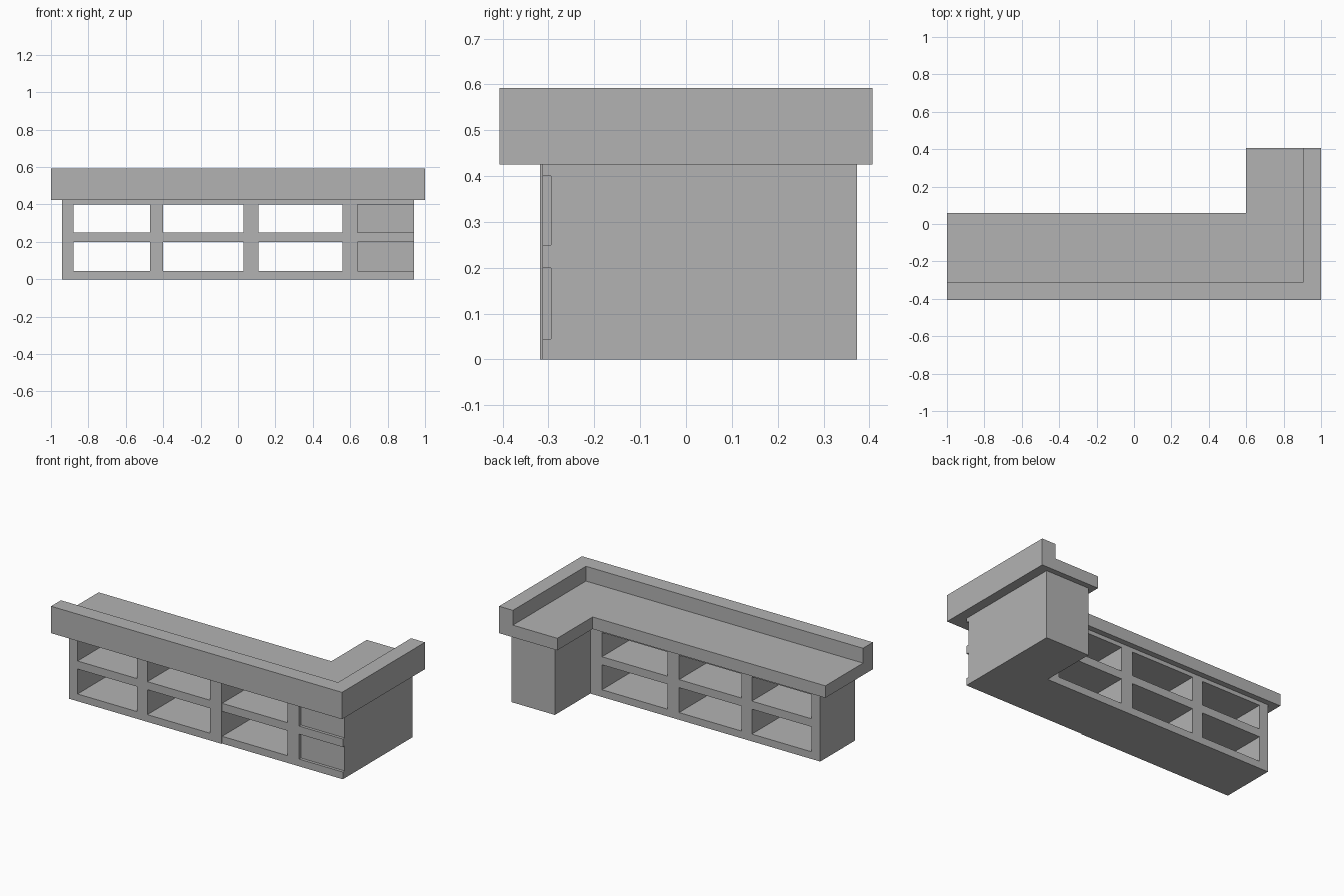
import bpy
import bmesh

cube = bpy.data.objects.get("Cube")
if cube:
    bpy.data.objects.remove(cube, do_unlink=True)

GREY = (0.45, 0.45, 0.45, 1.0)
mat = bpy.data.materials.new("plain grey")
mat.use_nodes = True
mat.diffuse_color = GREY
mat.node_tree.nodes["Principled BSDF"].inputs["Base Color"].default_value = GREY


def prism(name, outline, z0, z1):
    """Extrude a plan outline from z0 up to z1."""
    bm = bmesh.new()
    face = bm.faces.new([bm.verts.new((x, y, z0)) for x, y in outline])
    top = bmesh.ops.extrude_face_region(bm, geom=[face])
    verts = [v for v in top["geom"] if isinstance(v, bmesh.types.BMVert)]
    bmesh.ops.translate(bm, vec=(0, 0, z1 - z0), verts=verts)
    bmesh.ops.recalc_face_normals(bm, faces=bm.faces)
    mesh = bpy.data.meshes.new(name)
    bm.to_mesh(mesh)
    bm.free()
    mesh.materials.append(mat)
    obj = bpy.data.objects.new(name, mesh)
    bpy.context.collection.objects.link(obj)
    return obj


def box(name, x, y, z):
    return prism(name, [(x[0], y[0]), (x[1], y[0]), (x[1], y[1]), (x[0], y[1])], *z)


FRONT, FRONT_RIGHT, BACK = -0.318, -0.313, 0.025
COUNTER_Z, SLAB_TOP, LIP_TOP = 0.425, 0.50, 0.592
LEVELS = [(0.0, 0.045), (0.20, 0.25), (0.40, COUNTER_Z)]

# Upright dividers of the open shelving
posts = [(-0.94, -0.88), (-0.47, -0.40), (0.03, 0.11), (0.56, 0.64)]
for i, span in enumerate(posts):
    front = FRONT if span[1] < 0.2 else FRONT_RIGHT
    box(f"shelf_divider_{i + 1}", span, (front, BACK), (0, COUNTER_Z))

# Shelves between the dividers; the bay nearest the corner sits slightly back
for i in range(3):
    span = (posts[i][1], posts[i + 1][0])
    front = FRONT if i < 2 else FRONT_RIGHT
    for j, z in enumerate(LEVELS):
        box(f"shelf_bay_{i + 1}_level_{j + 1}", span, (front, BACK), z)

# Solid return cabinet at the corner, with rails framing its recessed front
box("return_cabinet", (0.64, 0.94), (-0.295, 0.373), (0, COUNTER_Z))
for j, z in enumerate(LEVELS):
    box(f"cabinet_front_rail_{j + 1}", (0.64, 0.94), (FRONT_RIGHT, -0.295), z)

# L-shaped worktop
prism("worktop", [(-1, -0.31), (0.905, -0.31), (0.905, 0.407), (0.60, 0.407),
                  (0.60, 0.06), (-1, 0.06)], COUNTER_Z, SLAB_TOP)

# Raised outer lip running along the front and the left end
prism("counter_lip", [(-1, -0.407), (1, -0.407), (1, 0.407), (0.905, 0.407),
                      (0.905, -0.31), (-1, -0.31)], COUNTER_Z, LIP_TOP)
